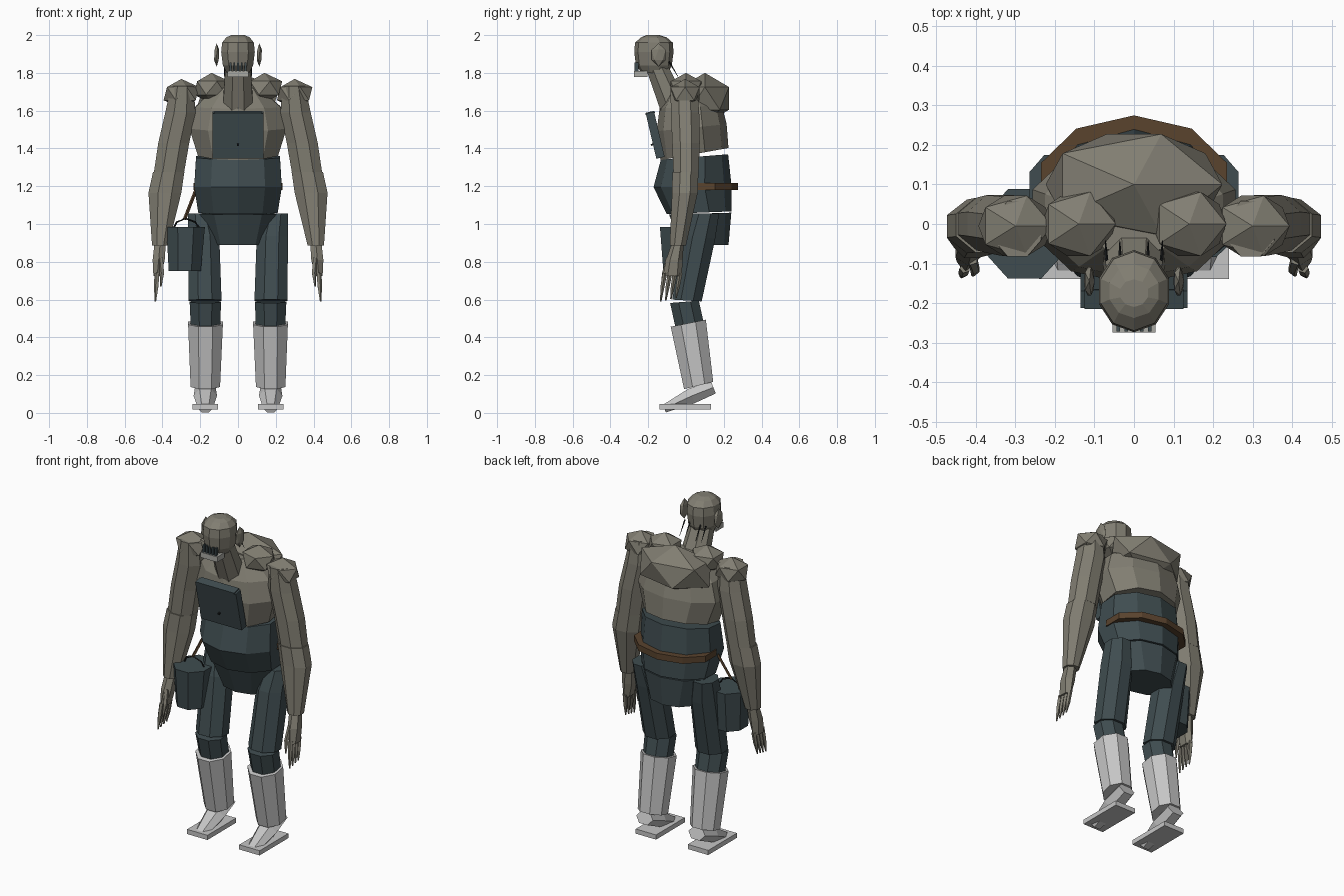
import bpy, bmesh, math
from mathutils import Vector, Matrix


def material(name, rgb):
    m = bpy.data.materials.new(name)
    m.diffuse_color = (*rgb, 1)
    return m


SKIN = material("grey skin", (0.22, 0.208, 0.168))
CLOTH = material("dark teal cloth", (0.05, 0.073, 0.08))
BOOT = material("light grey boot", (0.56, 0.56, 0.56))
LEATHER = material("brown leather", (0.10, 0.056, 0.027))
BONE = material("pale jaw", (0.40, 0.40, 0.37))
BLACK = material("near black", (0.012, 0.014, 0.015))


def finish(bm, name, mat):
    bmesh.ops.recalc_face_normals(bm, faces=bm.faces)
    me = bpy.data.meshes.new(name)
    bm.to_mesh(me)
    bm.free()
    me.materials.append(mat)
    ob = bpy.data.objects.new(name, me)
    bpy.context.collection.objects.link(ob)
    return ob


def skin_rings(rings, name, mat):
    bm = bmesh.new()
    rows = [[bm.verts.new(p) for p in r] for r in rings]
    n = len(rows[0])
    for a, b in zip(rows, rows[1:]):
        for i in range(n):
            j = (i + 1) % n
            bm.faces.new((a[i], a[j], b[j], b[i]))
    bm.faces.new(rows[0])
    bm.faces.new(rows[-1])
    return finish(bm, name, mat)


def loft(name, mat, rings, n=8, side=1):
    """Stack of rings (cx, cy, cz, rx, ry, slope along y), half-sizes exact."""
    unit = [(math.cos((i + .5) * math.tau / n), math.sin((i + .5) * math.tau / n)) for i in range(n)]
    mx, my = (max(u[k] for u in unit) for k in (0, 1))
    out = []
    for cx, cy, cz, rx, ry, sl in rings:
        out.append([(side * (cx + u / mx * rx), cy + v / my * ry, cz + sl * v / my * ry) for u, v in unit])
    return skin_rings(out, name, mat)


def rod(name, mat, pts, n=6, side=1):
    """Tube through points (x, y, z, half-width in x, half-thickness)."""
    out = []
    for i, (x, y, z, a, b) in enumerate(pts):
        p, q = pts[max(i - 1, 0)], pts[min(i + 1, len(pts) - 1)]
        d = (Vector(q[:3]) - Vector(p[:3])).normalized()
        ref = Vector((0, 1, 0)) if abs(d.x) > .8 else Vector((1, 0, 0))
        u = (ref - d * ref.dot(d)).normalized()
        v = d.cross(u)
        ring = []
        for k in range(n):
            t = k * math.tau / n
            w = Vector((x, y, z)) + u * a * math.cos(t) + v * b * math.sin(t)
            ring.append((side * w.x, w.y, w.z))
        out.append(ring)
    return skin_rings(out, name, mat)


def box(name, mat, c, s, rx=0):
    bm = bmesh.new()
    bmesh.ops.create_cube(bm, size=1, matrix=Matrix.Translation(c) @ Matrix.Rotation(rx, 4, 'X') @ Matrix.Diagonal((*s, 1)))
    return finish(bm, name, mat)


def lump(name, mat, c, r, sub=1):
    bm = bmesh.new()
    bmesh.ops.create_icosphere(bm, subdivisions=sub, radius=1, matrix=Matrix.Translation(c) @ Matrix.Diagonal((*r, 1)))
    return finish(bm, name, mat)


# Trunk
loft("chest", SKIN, [(0, .045, 1.37, .212, .18, .18), (0, .03, 1.51, .257, .185, .1),
                     (0, .025, 1.62, .225, .165, .05), (0, .01, 1.72, .12, .09, 0)], 10)
lump("back_hump", SKIN, (0, .10, 1.665), (.25, .15, .135))
loft("waist", CLOTH, [(0, .045, 1.355, .222, .178, .08), (0, .035, 1.195, .232, .207, 0),
                      (0, .07, 1.06, .21, .172, .04)], 10)
loft("pelvis", CLOTH, [(0, .075, 1.055, .205, .165, .03), (0, .10, .89, .15, .125, 0)], 10)
loft("belt", LEATHER, [(0, .10, 1.18, .236, .175, 0), (0, .10, 1.217, .236, .175, 0)], 10)

# Bib with button
box("bib", CLOTH, (0, -.163, 1.47), (.27, .045, .245), .23)
box("bib_hem", CLOTH, (0, -.19, 1.588), (.25, .05, .012), .23)
box("bib_button", BLACK, (0, -.18, 1.42), (.01, .012, .01), .23)

# Neck and head
loft("neck", SKIN, [(0, -.065, 1.62, .08, .065, .5), (0, -.15, 1.82, .068, .055, .3)])
loft("head", SKIN, [(0, -.165, 1.80, .06, .07, 0), (0, -.17, 1.84, .08, .095, 0),
                    (0, -.17, 1.91, .089, .104, 0), (0, -.17, 1.96, .084, .10, 0),
                    (0, -.17, 1.988, .062, .068, 0), (0, -.175, 2.0, .035, .035, 0)], 10)
box("jaw", BONE, (0, -.24, 1.793), (.11, .07, .032))
for i in range(5):
    box("tooth", CLOTH, (-.04 + .02 * i, -.262, 1.832), (.009, .02, .045))
for x in (-.07, -.035, .035, .07):
    rod("hair_spike", BLACK, [(x, -.09, 1.86, .005, .005), (x * 1.03, -.042, 1.78, .001, .001)], 4)

for s in (1, -1):
    # Ears and shoulders
    lump("ear", SKIN, (s * .113, -.145, 1.895), (.015, .043, .062))
    lump("neck_muscle", SKIN, (s * .14, 0, 1.72), (.105, .095, .08))
    lump("shoulder", SKIN, (s * .30, -.005, 1.69), (.105, .09, .078))
    # Arms
    loft("upper_arm", SKIN, [(.295, -.012, 1.73, .06, .07, 0), (.305, -.005, 1.59, .08, .075, 0),
                             (.34, 0, 1.43, .082, .073, 0), (.365, 0, 1.275, .08, .067, 0)], 8, s)
    loft("forearm", SKIN, [(.367, -.003, 1.275, .083, .069, 0), (.387, -.006, 1.165, .087, .068, 0),
                           (.412, -.043, .885, .043, .043, 0)], 8, s)
    # Hands
    loft("palm", SKIN, [(.413, -.045, .89, .03, .033, 0), (.42, -.062, .81, .032, .044, 0),
                        (.428, -.072, .725, .02, .05, 0)], 6, s)
    for i in range(4):
        y = -.112 + .027 * i
        rod("finger", SKIN, [(.428, y, .74, .014, .013), (.432, y - .012, .67, .013, .011),
                             (.437, y - .022, .59 + .006 * i, .004, .004)], 5, s)
    rod("thumb", SKIN, [(.41, -.09, .82, .015, .015), (.402, -.115, .74, .013, .012),
                        (.408, -.13, .67, .004, .004)], 5, s)
    # Legs
    loft("thigh", CLOTH, [(.20, .10, 1.055, .065, .075, 0), (.182, .07, .93, .083, .085, -.08),
                          (.174, .005, .595, .087, .078, -.06)], 8, s)
    loft("knee", CLOTH, [(.173, -.008, .588, .083, .076, .08), (.172, .02, .46, .078, .075, .15)], 8, s)
    # Boots
    loft("boot_shaft", BOOT, [(.172, .012, .475, .092, .093, .2), (.173, .067, .145, .078, .077, .25)], 8, s)
    rod("foot", BOOT, [(.173, .145, .135, .055, .04), (.173, .03, .09, .062, .048),
                       (.173, -.115, .022, .038, .025)], 6, s)
    box("sole", BOOT, (s * .173, -.003, .032), (.135, .272, .028))

# Hip bag with handle and strap
loft("bag", CLOTH, [(-.282, -.025, .752, .085, .095, 0), (-.277, -.025, .985, .102, .113, 0)])
rod("bag_handle", BLACK, [(-.34, -.025, .98, .005, .005), (-.325, -.025, 1.01, .005, .005),
                          (-.28, -.025, 1.03, .005, .005), (-.225, -.025, 1.01, .005, .005),
                          (-.205, -.025, .98, .005, .005)], 4)
rod("bag_strap", LEATHER, [(-.215, .03, 1.2, .009, .009), (-.283, -.025, 1.025, .009, .009)], 4)
